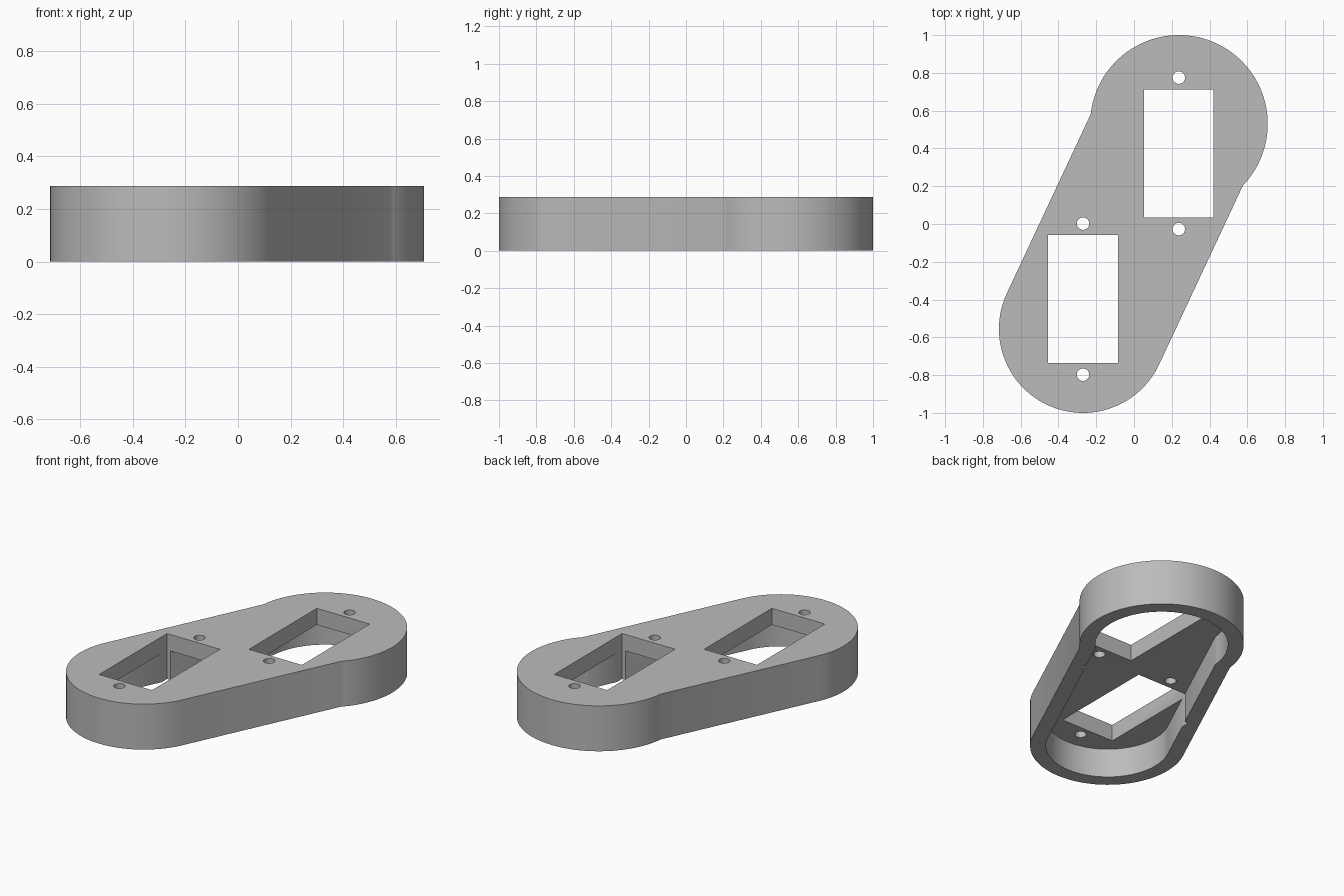
import bpy, bmesh, math
from mathutils import Vector

if "Cube" in bpy.data.objects:
    bpy.data.objects.remove(bpy.data.objects["Cube"])

HEIGHT, PLATE = 0.287, 0.104
BIG = Vector((0.238, 0.53))      # centre of the large rounded end
SMALL = Vector((-0.27, -0.555))  # centre of the small rounded end
SLOT_W, SLOT_L = 0.37, 0.677
HOLE_R = 0.033

metal = bpy.data.materials.new("light grey")
metal.use_nodes = True
grey = (0.5, 0.5, 0.5, 1)
metal.diffuse_color = grey
metal.node_tree.nodes["Principled BSDF"].inputs["Base Color"].default_value = grey


def arc(centre, radius, start, end, steps):
    return [centre + radius * Vector((math.cos(a), math.sin(a)))
            for a in (start + (end - start) * i / steps for i in range(steps + 1))]


def link_outline(big_r, small_r):
    """Large disc joined to a straight-sided arm with a rounded end."""
    axis = BIG - SMALL
    heading = math.atan2(axis.y, axis.x)
    sweep = math.pi - math.asin(small_r / big_r)
    quarter = math.pi / 2
    return (arc(BIG, big_r, heading - sweep, heading + sweep, 96)
            + arc(SMALL, small_r, heading + quarter, heading + 3 * quarter, 64))


def prism(name, outline, bottom, top):
    bm = bmesh.new()
    base = bm.faces.new([bm.verts.new((p.x, p.y, bottom)) for p in outline])
    made = bmesh.ops.extrude_face_region(bm, geom=[base])["geom"]
    bmesh.ops.translate(bm, vec=(0, 0, top - bottom),
                        verts=[g for g in made if isinstance(g, bmesh.types.BMVert)])
    bmesh.ops.recalc_face_normals(bm, faces=bm.faces)
    mesh = bpy.data.meshes.new(name)
    bm.to_mesh(mesh)
    bm.free()
    mesh.materials.append(metal)
    obj = bpy.data.objects.new(name, mesh)
    bpy.context.collection.objects.link(obj)
    return obj


def cut(target, cutter):
    cutter.hide_render = True
    mod = target.modifiers.new(cutter.name, "BOOLEAN")
    mod.operation, mod.solver, mod.object = "DIFFERENCE", "EXACT", cutter
    bpy.context.view_layer.objects.active = target
    bpy.ops.object.modifier_apply(modifier=mod.name)
    bpy.data.objects.remove(cutter)


# Body with a hollow underside
body = prism("link_housing", link_outline(0.47, 0.445), 0, HEIGHT)
cut(body, prism("underside_pocket", link_outline(0.38, 0.355), -0.1, HEIGHT - PLATE))

# Rectangular openings, each with a screw hole at both ends
for centre, screw_gap in ((Vector((0.237, 0.374)), 0.401), (Vector((-0.27, -0.398)), 0.4)):
    corners = [centre + Vector((sx * SLOT_W / 2, sy * SLOT_L / 2))
               for sx, sy in ((-1, -1), (1, -1), (1, 1), (-1, 1))]
    cut(body, prism("opening", corners, -0.1, HEIGHT + 0.1))
    for side in (-1, 1):
        rim = arc(centre + Vector((0, side * screw_gap)), HOLE_R, 0, 2 * math.pi, 32)[:-1]
        cut(body, prism("screw_hole", rim, -0.1, HEIGHT + 0.1))

bpy.ops.object.select_all(action="DESELECT")
body.select_set(True)
bpy.context.view_layer.objects.active = body
bpy.ops.object.shade_smooth_by_angle(angle=math.radians(30))
